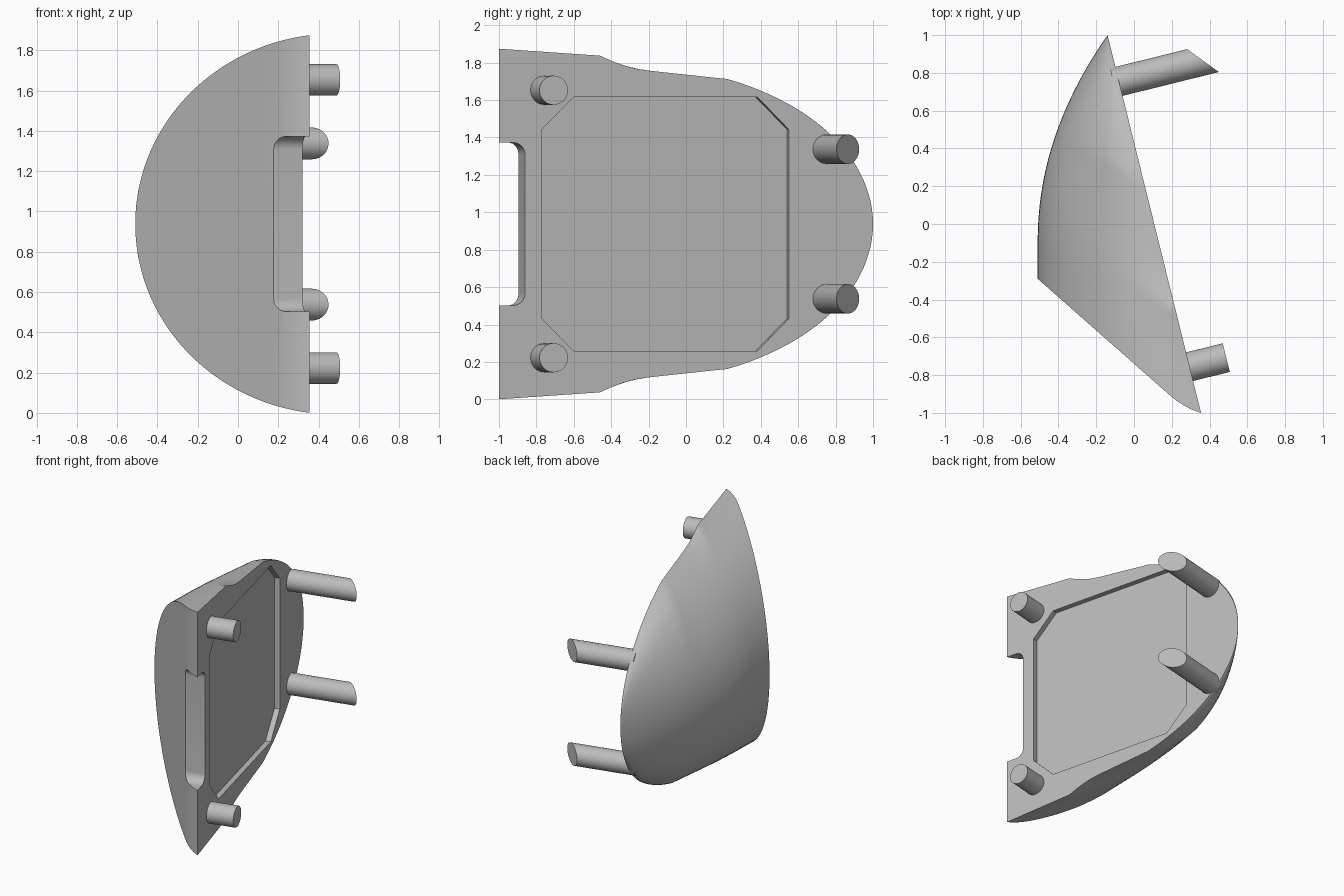
import bpy, bmesh
from math import sin, cos, asin, acos, atan, pi
from mathutils import Matrix, Vector

if "Cube" in bpy.data.objects:
    bpy.data.objects.remove(bpy.data.objects["Cube"])

MID = 0.9375                      # height of the symmetry plane
SLOPE = 0.2475                    # lean of the flat mating face
# Local frame of the mating face: X = outward normal, Y = along the face
FACE = Matrix.Translation((0.355, -1, 0)) @ Matrix.Rotation(atan(SLOPE), 4, 'Z')

grey = bpy.data.materials.new("plain grey")
grey.use_nodes = True
grey.diffuse_color = (0.5, 0.5, 0.5, 1)
grey.node_tree.nodes["Principled BSDF"].inputs["Base Color"].default_value = (0.5, 0.5, 0.5, 1)


def make(name, bm):
    bmesh.ops.recalc_face_normals(bm, faces=bm.faces)
    mesh = bpy.data.meshes.new(name)
    bm.to_mesh(mesh)
    bm.free()
    mesh.materials.append(grey)
    obj = bpy.data.objects.new(name, mesh)
    bpy.context.collection.objects.link(obj)
    return obj


def activate(obj):
    bpy.ops.object.select_all(action='DESELECT')
    obj.select_set(True)
    bpy.context.view_layer.objects.active = obj


def smooth(obj):
    activate(obj)
    bpy.ops.object.shade_smooth_by_angle(angle=0.5)


def prism(name, outline, n0, n1):
    """Extrude an outline drawn on the mating face along its normal."""
    bm = bmesh.new()
    face = bm.faces.new([bm.verts.new(FACE @ Vector((n0, t, z))) for t, z in outline])
    ext = bmesh.ops.extrude_face_region(bm, geom=[face])
    move = FACE.to_3x3() @ Vector((n1 - n0, 0, 0))
    bmesh.ops.translate(bm, vec=move, verts=[v for v in ext["geom"] if isinstance(v, bmesh.types.BMVert)])
    return make(name, bm)


def cut(obj, cutter):
    cutter.hide_render = True
    mod = obj.modifiers.new("cut", 'BOOLEAN')
    mod.operation, mod.solver, mod.object = 'DIFFERENCE', 'EXACT', cutter
    activate(obj)
    bpy.ops.object.modifier_apply(modifier=mod.name)
    bpy.data.objects.remove(cutter)


# Rim stations (y, half height): stepped front part, then an elliptical back
keys = [(-1, .937), (-.46, .9), (-.4, .873), (-.34, .85), (-.28, .833), (-.2, .82), (.22, .775)]
rim = []
for (ya, ha), (yb, hb) in zip(keys, keys[1:]):
    steps = max(2, round((yb - ya) / .05))
    rim += [(ya + (yb - ya) * i / steps, ha + (hb - ha) * i / steps) for i in range(steps)]
start = asin(.4)
for i in range(25):
    a = start + (pi / 2 - start) * i / 24
    rim.append((-.3 + 1.3 * sin(a), .846 * cos(a)))

# Shell: sections lofted from the front cut to the back tip
N = 32
t_max = acos(1 - 1 / 1.15)
bm = bmesh.new()
rows = []
for y, h in rim:
    s = (y + 1) / 2
    even = .937 - .1328 * (y + 1) if y < .22 else h
    yo = -.29 + 1.29 * s
    xo = -.51 + .37 * max(0, (yo + .1) / 1.1) ** 2.08
    xr = -.14 + (1 - y) * SLOPE
    row = []
    for j in range(-N, N + 1):
        th = t_max * j / N
        u = 1.15 * (1 - cos(th))
        z = (even + (h - even) * u ** 6) * sin(th) / sin(t_max)
        bulge = u / .82 if u < .82 else 1 - ((u - .82) / .18) ** 2
        yy = yo + (y - yo) * u - .043 * bulge * (1 - s) ** 6
        row.append(bm.verts.new((xo + (xr - xo) * u, yy, MID + z)))
    rows.append(row)
for r0, r1 in zip(rows, rows[1:]):
    for j in range(2 * N):
        bm.faces.new((r0[j], r0[j + 1], r1[j + 1], r1[j]))
# Front face in strips, flat mating face as one polygon
front = rows[0]
for j in range(N):
    quad = [front[j], front[j + 1], front[2 * N - j - 1], front[2 * N - j]]
    bm.faces.new(quad if j < N - 1 else [quad[0], quad[1], quad[3]])
bm.faces.new([r[0] for r in rows] + [r[-1] for r in reversed(rows[:-1])])
bmesh.ops.remove_doubles(bm, verts=bm.verts, dist=1e-5)
shell = make("shell", bm)

# Shallow eight-sided recess in the mating face
half, corner = .68, .505
near = [(.412, -half), (1.422, -half), (1.597, -corner)]
octagon = [(.237, -corner)] + near
octagon += [(t, -z) for t, z in reversed(octagon)]
cut(shell, prism("recess_cutter", [(t, MID + z) for t, z in octagon], -.04, .2))

# Round-cornered notch in the front edge
R, floor, half = .065, .144, .435
arc = [(floor - R + R * sin(pi / 2 * i / 8), half - R + R * cos(pi / 2 * i / 8)) for i in range(9)]
notch = [(-.5, half)] + arc
notch += [(t, -z) for t, z in reversed(notch)]
cut(shell, prism("notch_cutter", [(t, MID + z) for t, z in notch], -.6, .3))
smooth(shell)


def peg(name, t, z, radius, length, slant):
    bm = bmesh.new()
    bmesh.ops.create_cone(bm, cap_ends=True, segments=40, radius1=radius, radius2=radius, depth=1,
                          matrix=Matrix.Rotation(pi / 2, 4, 'Y'))
    for v in bm.verts:
        v.co.x = length - slant * v.co.y if v.co.x > 0 else -.03
    bmesh.ops.transform(bm, matrix=FACE @ Matrix.Translation((0, t, z)), verts=bm.verts)
    smooth(make(name, bm))


# Short square-ended front pegs and long slanted back pegs
for side, sign in (("upper", 1), ("lower", -1)):
    peg(side + "_front_peg", .252, MID + .715 * sign, .078, .2, 0)
    peg(side + "_back_peg", 1.808, MID + .4 * sign, .079, .458, .85)
